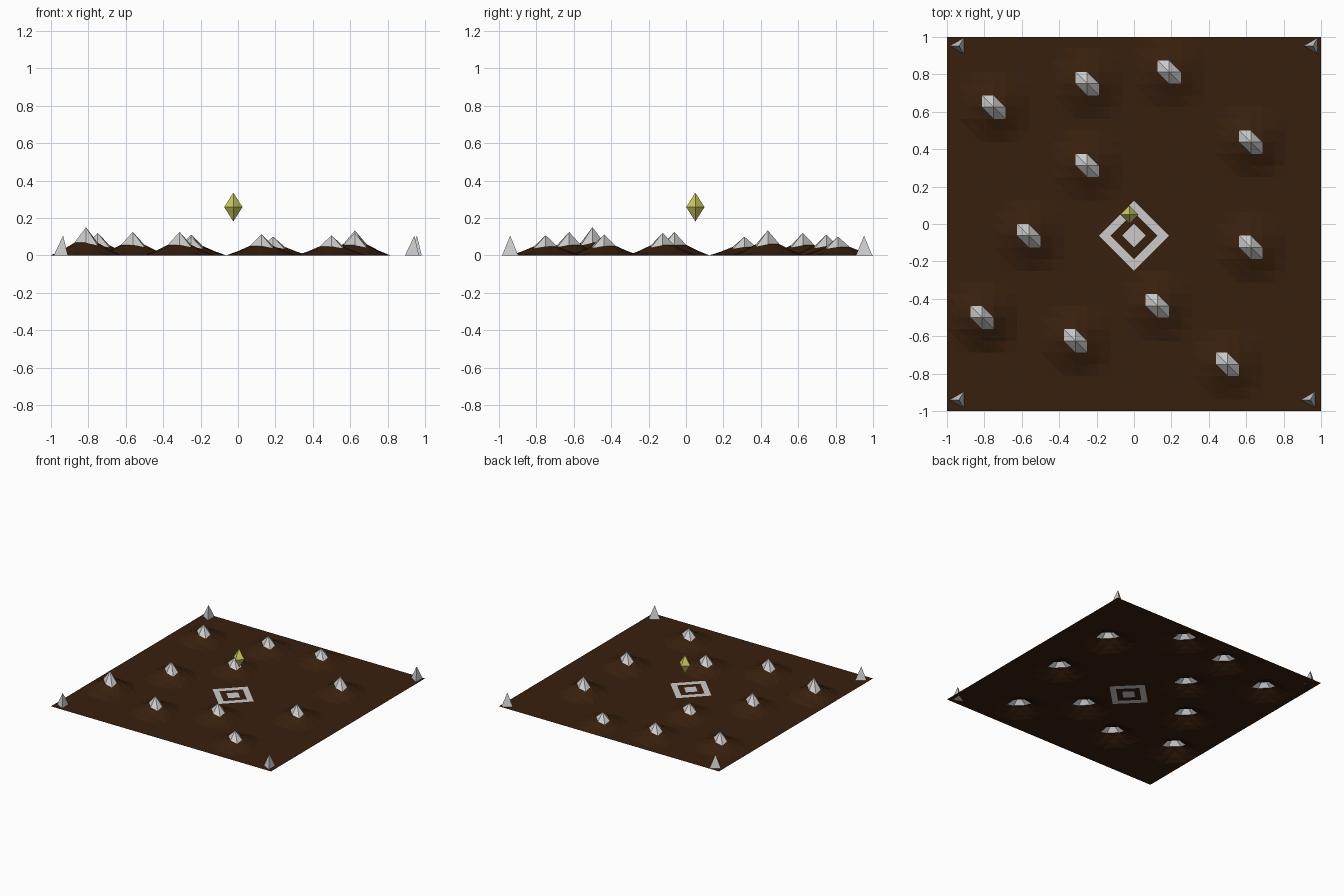
import bpy, bmesh
from math import hypot

if "Cube" in bpy.data.objects:
    bpy.data.objects.remove(bpy.data.objects["Cube"])

N = 32
CELL = 2 / N
LOGO_Y = -CELL  # centre of the diamond landing marker


def material(name, rgb):
    m = bpy.data.materials.new(name)
    m.diffuse_color = (*rgb, 1)
    m.use_nodes = True
    m.node_tree.nodes["Principled BSDF"].inputs["Base Color"].default_value = m.diffuse_color
    return m


brown = material("soil", (0.04, 0.014, 0.004))
grey = material("stone", (0.6, 0.6, 0.6))
yellow = material("crystal", (0.62, 0.6, 0.12))

# Peaks: grid column, grid row (from the centre), height
PEAKS = [(-12, 10, .12), (-4, 12, .11), (3, 13, .10), (10, 7, .133),
         (-4, 5, .10), (-9, -1, .125), (10, -2, .12), (2, -7, .112),
         (-13, -8, .15), (-5, -10, .125), (8, -12, .107)]
FALLOFF = [1.0, 0.45, 0.2, 0.0]


def height(i, j):
    z = 0
    for px, py, h in PEAKS:
        d = hypot(i - px, j - py)
        if d < 3:
            k = int(d)
            z = max(z, h * (FALLOFF[k] + (FALLOFF[k + 1] - FALLOFF[k]) * (d - k)))
    return z


def make_object(name, bm, mats):
    me = bpy.data.meshes.new(name)
    bm.to_mesh(me)
    bm.free()
    for m in mats:
        me.materials.append(m)
    ob = bpy.data.objects.new(name, me)
    bpy.context.collection.objects.link(ob)
    return ob


# Terrain: triangulated grid with stone peaks and a diamond marker
bm = bmesh.new()
H = N // 2
grid = {(i, j): bm.verts.new((i * CELL, j * CELL, height(i, j)))
        for i in range(-H, H + 1) for j in range(-H, H + 1)}
summits = {grid[p[0], p[1]] for p in PEAKS}
for i in range(-H, H):
    for j in range(-H, H):
        a, b, c, d = grid[i, j], grid[i + 1, j], grid[i + 1, j + 1], grid[i, j + 1]
        mx, my = i + .5, j + 1.5
        near = abs(mx) + abs(my) < 4
        if near and mx * my < 0:
            tris = [(a, b, c), (a, c, d)]
        else:
            tris = [(a, b, d), (b, c, d)]
        for t in tris:
            f = bm.faces.new(t)
            m = f.calc_center_median()
            ring = (abs(m.x) + abs(m.y - LOGO_Y)) / CELL
            if summits & set(t) or ring < 1 or 2 < ring < 3:
                f.material_index = 1
make_object("terrain", bm, [brown, grey])


# Pointed solid: ring of points with an apex above and an optional one below
def spike(name, centre, radius, sides, top, mat, bottom=None):
    bpy.ops.mesh.primitive_circle_add(vertices=sides, radius=radius)
    ob = bpy.context.object
    ob.name = name
    bm = bmesh.new()
    bm.from_mesh(ob.data)
    # first ring point faces -x
    for v in bm.verts:
        v.co.x, v.co.y = -v.co.y, v.co.x
    edges = list(bm.edges)
    up = bm.verts.new((0, 0, top))
    for e in edges:
        bm.faces.new((*e.verts, up))
    if bottom is None:
        bm.faces.new(list(bm.verts)[:sides])
    else:
        low = bm.verts.new((0, 0, bottom))
        for e in edges:
            bm.faces.new((*e.verts, low))
    bmesh.ops.recalc_face_normals(bm, faces=bm.faces)
    bm.to_mesh(ob.data)
    bm.free()
    ob.data.materials.append(mat)
    ob.location = centre
    return ob


# Corner markers
for n, (x, y) in enumerate([(-.935, -.94), (.943, -.94), (-.935, .952), (.957, .952)]):
    spike(f"corner_marker_{n + 1}", (x, y, 0), .05, 3, .105, grey)

# Floating crystal
spike("floating_crystal", (-.025, .05, .258), .049, 4, .077, yellow, -.077)
